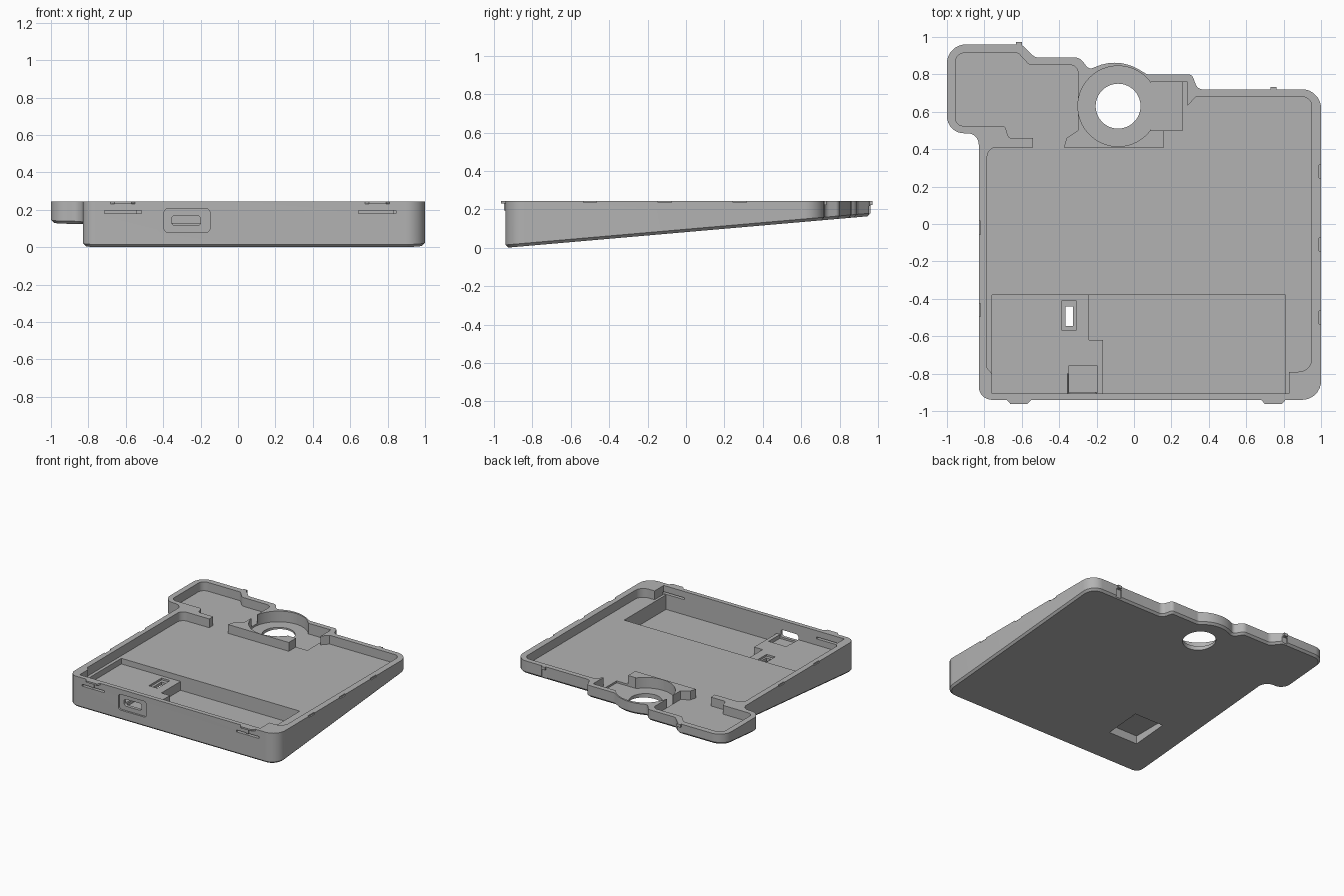
import bpy, bmesh, math
from mathutils import Vector

if "Cube" in bpy.data.objects:
    bpy.data.objects.remove(bpy.data.objects["Cube"], do_unlink=True)

grey = bpy.data.materials.new("plain grey")
grey.use_nodes = True
grey.diffuse_color = (0.45, 0.45, 0.45, 1)
grey.node_tree.nodes["Principled BSDF"].inputs["Base Color"].default_value = grey.diffuse_color

TOP, FLOOR, ABOVE = 0.245, 0.175, 0.4


def underside(y):
    return 0.087 * (y + 0.94)


def rounded(points, steps=7):
    """Replace each (x, y, radius) corner with an arc."""
    out = []
    n = len(points)
    for i, p in enumerate(points):
        c = Vector(p[:2])
        r = p[2] if len(p) > 2 else 0
        if not r:
            out.append(c)
            continue
        u = (Vector(points[i - 1][:2]) - c).normalized()
        v = (Vector(points[(i + 1) % n][:2]) - c).normalized()
        t = r / math.tan(u.angle(v) / 2)
        mid = c + (u + v).normalized() * math.hypot(t, r)
        a, b = c + u * t - mid, c + v * t - mid
        out += [mid + a.lerp(b, k / steps).normalized() * r for k in range(steps + 1)]
    return out


def rect(x0, x1, y0, y1, r=0):
    return [(x0, y0, r), (x1, y0, r), (x1, y1, r), (x0, y1, r)]


def prism(name, points, lo, hi, upright=False, chamfer=0):
    """Extrude an outline along z, or along y when upright."""
    bm = bmesh.new()
    pts = rounded(points)

    def ring(level):
        ring_verts = []
        for p in pts:
            h = level(p.y) if callable(level) else level
            ring_verts.append(bm.verts.new((p.x, h, p.y) if upright else (p.x, p.y, h)))
        return ring_verts

    a, b = ring(lo), ring(hi)
    base = bm.faces.new(a)
    bm.faces.new(b)
    for i in range(len(a)):
        j = (i + 1) % len(a)
        bm.faces.new((a[i], a[j], b[j], b[i]))
    bmesh.ops.recalc_face_normals(bm, faces=bm.faces)
    if chamfer:
        bmesh.ops.bevel(bm, geom=list(base.edges), offset=chamfer, segments=1,
                        affect='EDGES', profile=0.5)
    mesh = bpy.data.meshes.new(name)
    bm.to_mesh(mesh)
    bm.free()
    obj = bpy.data.objects.new(name, mesh)
    bpy.context.collection.objects.link(obj)
    mesh.materials.append(grey)
    return obj


def cut(body, points, lo, hi, upright=False):
    cutter = prism("cutter", points, lo, hi, upright)
    cutter.hide_render = True
    mod = body.modifiers.new("cut", 'BOOLEAN')
    mod.operation, mod.solver, mod.object = 'DIFFERENCE', 'EXACT', cutter
    bpy.context.view_layer.objects.active = body
    bpy.ops.object.modifier_apply(modifier=mod.name)
    bpy.data.objects.remove(cutter, do_unlink=True)


# Wedge-shaped tray body with a side tab and a bulge behind the round hole
tray = prism("tray", [
    (-.83, -.94, .07), (1, -.94, .1), (1, .72, .1), (.34, .72, .04), (.31, .8, .03),
    (.07, .8, .03), (-.085, .893, .25), (-.24, .825, .03), (-.29, .89, .05),
    (-.53, .89, .05), (-.6, .96, .05), (-1, .96, .1), (-1, .485, .09), (-.83, .485, .06),
], underside, TOP, chamfer=0.015)

# Main cavity, leaving the collar and the corner blocks standing
cut(tray, [
    (-.76, -.905), (.83, -.905), (.83, -.79), (.95, -.79, .07), (.95, .68, .05),
    (.33, .68), (.285, .63), (.285, .76), (.1, .76), (.1, .5), (.16, .5), (.16, .41),
    (-.375, .41), (-.36, .46), (-.3, .5), (-.3, .59), (-.25, .59), (-.25, .67),
    (-.3, .67), (-.3, .85, .04), (-.56, .85, .04), (-.62, .915, .03), (-.955, .915, .05),
    (-.955, .525, .04), (-.69, .525, .02), (-.67, .46, .02), (-.54, .46), (-.54, .41),
    (-.785, .41, .05), (-.785, -.77), (-.76, -.8),
], FLOOR, ABOVE)

# Round seat with its through hole, and the square pocket beside it
def circle(r, n=64):
    return [(-.085 + r * math.cos(math.tau * k / n), .63 + r * math.sin(math.tau * k / n))
            for k in range(n)]

cut(tray, circle(.215), .16, ABOVE)
cut(tray, rect(.09, .26, .5, .76), .16, ABOVE)
cut(tray, circle(.12), -.1, ABOVE)

# Deep front pocket and the higher shelf beside it
cut(tray, [(-.165, -.905), (.81, -.905), (.81, -.38), (-.24, -.38), (-.24, -.62),
           (-.165, -.62)], .06, ABOVE)
cut(tray, rect(-.76, -.16, -.905, -.38), .13, ABOVE)

# Switch slot with its frame, and the recess underneath
cut(tray, rect(-.385, -.31, -.57, -.41), .115, ABOVE)
cut(tray, rect(-.57, -.315, -.65, -.36), -.1, .09)
cut(tray, rect(-.365, -.325, -.545, -.44), -.1, ABOVE)

# Connector bay and port in the front wall
cut(tray, rect(-.35, -.195, -.9, -.76), .1, ABOVE)
cut(tray, rect(-.395, -.15, .08, .205, .02), -1, -.925, upright=True)
cut(tray, rect(-.355, -.2, .115, .17, .02), -1, -.8, upright=True)

# Spring clips in the front wall: slot, rib and catch
for x in (-.615, .745):
    cut(tray, rect(x - .1, x + .1, .18, .195), -1, -.89, upright=True)
    prism("clip_catch", [(x - .07, -.935), (x - .045, -.963), (x + .045, -.963),
                         (x + .07, -.935)], .232, TOP)
    prism("clip_rib", rect(x - .01, x + .01, .195, TOP), -.948, -.93, upright=True)

# Small catches on the back wall
for x, y in ((-.615, .96), (.745, .72)):
    prism("back_catch", rect(x - .016, x + .016, y - .01, y + .012), .222, TOP)
    cut(tray, rect(x - .022, x + .022, y - .008, y + .05), -.1, .218)

# Shallow notches along the side rims
for x, y in ((1, .28), (1, -.11), (1, -.5), (-.83, -.02), (-.83, -.46)):
    cut(tray, rect(x - .01, x + .01, y - .035, y + .035), .235, ABOVE)

bpy.ops.object.select_all(action='DESELECT')
tray.select_set(True)
bpy.context.view_layer.objects.active = tray
bpy.ops.object.shade_smooth_by_angle(angle=math.radians(30))
